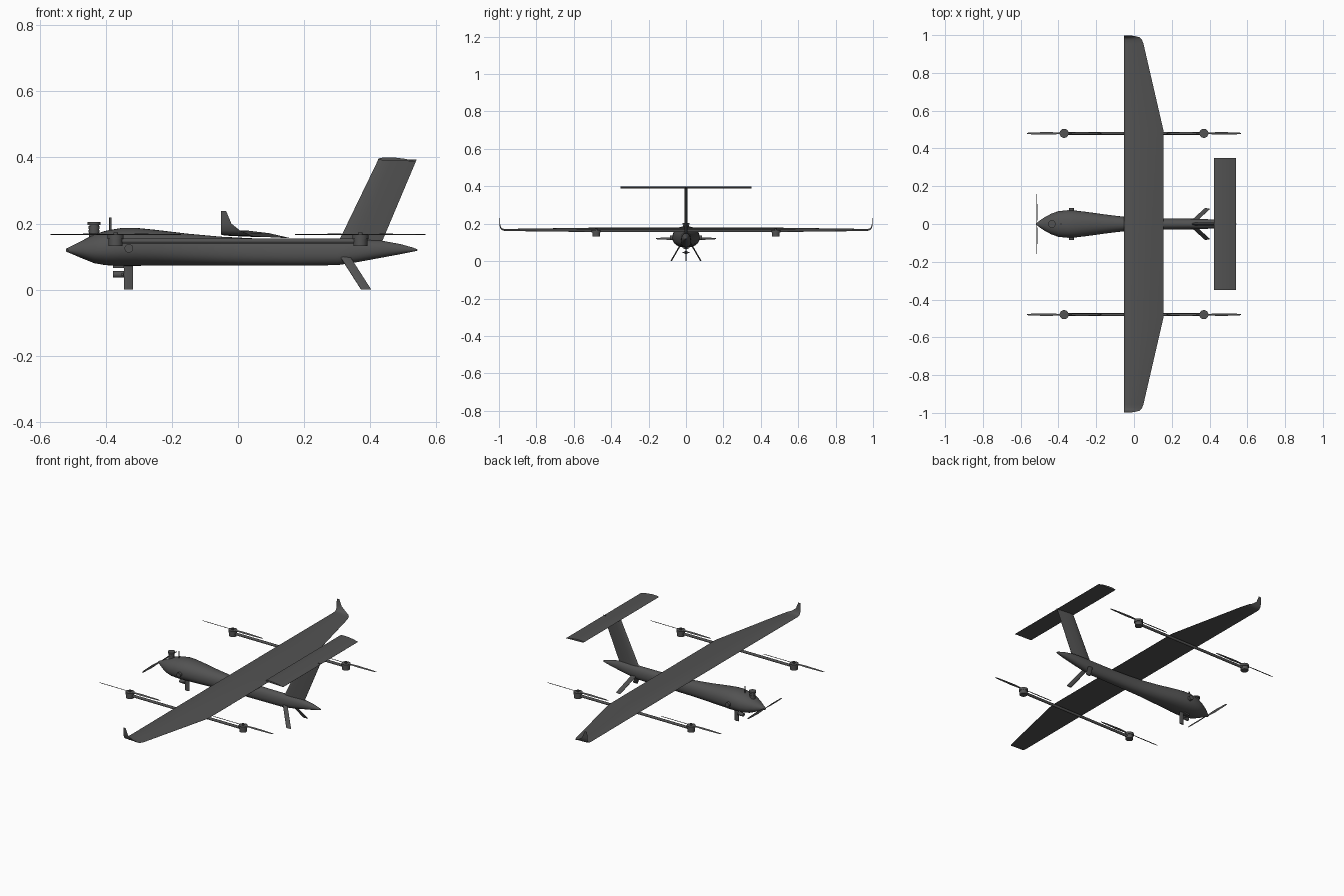
import bpy, bmesh, math
from mathutils import Vector, Matrix

if "Cube" in bpy.data.objects:
    bpy.data.objects.remove(bpy.data.objects["Cube"])

grey = bpy.data.materials.new("dark grey")
grey.diffuse_color = (0.085, 0.085, 0.085, 1)
grey.use_nodes = True
grey.node_tree.nodes["Principled BSDF"].inputs["Base Color"].default_value = grey.diffuse_color


def finish(name, bm):
    bmesh.ops.recalc_face_normals(bm, faces=bm.faces)
    me = bpy.data.meshes.new(name)
    bm.to_mesh(me)
    bm.free()
    me.materials.append(grey)
    ob = bpy.data.objects.new(name, me)
    bpy.context.collection.objects.link(ob)
    return ob


def skin(name, rings):
    """Bridge closed rings of equal size and cap both ends."""
    bm = bmesh.new()
    vs = [[bm.verts.new(p) for p in r] for r in rings]
    n = len(vs[0])
    for a, b in zip(vs, vs[1:]):
        for i in range(n):
            bm.faces.new((a[i], a[(i + 1) % n], b[(i + 1) % n], b[i]))
    bm.faces.new(vs[0])
    bm.faces.new(vs[-1])
    return finish(name, bm)


def cyl(name, centre, r, length, axis='Z', r2=None, seg=24):
    bm = bmesh.new()
    bmesh.ops.create_cone(bm, cap_ends=True, segments=seg, radius1=r,
                          radius2=r if r2 is None else r2, depth=length)
    rot = {'Z': Matrix(), 'X': Matrix.Rotation(math.pi / 2, 4, 'Y'),
           'Y': Matrix.Rotation(math.pi / 2, 4, 'X')}[axis]
    bm.transform(Matrix.Translation(centre) @ rot)
    return finish(name, bm)


def box(name, centre, size):
    bm = bmesh.new()
    bmesh.ops.create_cube(bm, size=1)
    bm.transform(Matrix.Translation(centre) @ Matrix.Diagonal((*size, 1)))
    return finish(name, bm)


# Section shapes as (fraction of chord, height over chord)
CAMBERED = [(0, 0), (.02, .02), (.07, .037), (.2, .052), (.4, .05), (.7, .014),
            (1, -.055), (1, -.06), (.7, -.045), (.35, -.037), (.07, -.022), (.02, -.013)]
SYMMETRIC = [(0, 0), (.03, .025), (.12, .045), (.35, .055), (.7, .03), (1, .004),
             (1, -.004), (.7, -.03), (.35, -.055), (.12, -.045), (.03, -.025)]


def foil(shape, le, te_x, normal, k=1.0):
    c = te_x - le[0]
    return [Vector(le) + Vector((t * c, 0, 0)) + Vector(normal) * h * c * k for t, h in shape]


# Fuselage: x, half width, bottom, top
BODY = [(-.52, .004, .115, .124), (-.505, .014, .109, .131), (-.47, .038, .094, .149),
        (-.435, .056, .080, .167), (-.40, .068, .074, .178), (-.35, .073, .072, .187),
        (-.31, .071, .072, .187), (-.25, .064, .073, .181), (-.15, .050, .073, .169),
        (-.05, .038, .073, .160), (.05, .033, .073, .155), (.17, .030, .073, .151),
        (.30, .028, .074, .151), (.36, .027, .083, .151), (.43, .023, .096, .149),
        (.49, .015, .107, .138), (.53, .007, .115, .127), (.542, .002, .118, .122)]
rings = []
for x, w, b, t in BODY:
    ring = []
    for i in range(32):
        a = 2 * math.pi * i / 32
        c, s = math.cos(a), math.sin(a)
        # widest point stays near the thrust line so the hump reads on top
        mid = b + (t - b) * 0.46
        ring.append((x, w * math.copysign(abs(c) ** .92, c),
                     mid + (t - mid if s > 0 else mid - b) * math.copysign(abs(s) ** .92, s)))
    rings.append(ring)
skin("fuselage", rings)

# Wing with curled tips: y, z, trailing edge x, cant in degrees
HALF = [(0, .168, .155, 0), (.5, .168, .155, 0), (.955, .167, .05, 0), (.975, .168, .041, 18),
        (.985, .172, .03, 40), (.992, .181, .005, 62), (.996, .2, -.02, 80), (.997, .238, -.036, 88)]
stations = [(-y, z, t, -c) for y, z, t, c in HALF[:0:-1]] + HALF
skin("wing", [foil(CAMBERED, (-.052, y, z), t,
                   (0, -math.sin(math.radians(c)), math.cos(math.radians(c))))
              for y, z, t, c in stations])

# T tail
skin("tailplane", [foil(CAMBERED, (.423, y, .394), .54, (0, 0, 1)) for y in (-.35, .35)])
skin("tail_fin", [foil(SYMMETRIC, (x, 0, z), t, (0, 1, 0), 1.2)
                  for x, t, z in ((.292, .425, .12), (.424, .54, .393))])

# Landing struts
skin("front_leg", [foil(SYMMETRIC, (-.345, 0, z), -.317, (0, 1, 0), 2.6) for z in (0, .085)])
for s, side in ((1, "left"), (-1, "right")):
    skin("rear_leg_" + side, [foil(SYMMETRIC, (x, s * y, z), x + .031, (0, 1, 0), 2.4)
                              for x, y, z in ((.372, .08, 0), (.308, .022, .1))])


def blade_pair(name, centre, radius, along, up, chord):
    """Two-bladed propeller: flat tapered strip twisted along its length."""
    a, u = Vector(along), Vector(up)
    side = a.cross(u)
    out = []
    for f, c, tw in ((-1, .35, 8), (-.9, .7, 10), (-.4, 1, 18), (-.1, .6, 25), (0, .6, 0),
                     (.1, .6, -25), (.4, 1, -18), (.9, .7, -10), (1, .35, -8)):
        r = math.radians(tw)
        d = (side * math.cos(r) + u * math.sin(r)) * chord * c / 2
        n = (u * math.cos(r) - side * math.sin(r)) * .0015
        p = Vector(centre) + a * radius * f
        out.append([p - d, p + n, p + d, p - n])
    skin(name, out)


# Lift booms, motors and rotors
for s, side in ((1, "left"), (-1, "right")):
    y = s * .48
    cyl("boom_" + side, (0, y, .147), .0075, .74, 'X', seg=16)
    for x, end in ((-.37, "front"), (.37, "rear")):
        tag = end + "_" + side
        cyl("motor_mount_" + tag, (x, y, .143), .021, .022)
        cyl("motor_" + tag, (x, y, .160), .024, .014)
        cyl("rotor_hub_" + tag, (x, y, .169), .007, .009, seg=16)
        blade_pair("rotor_" + tag, (x, y, .167), .197, (1, 0, 0), (0, 0, 1), .014)

# Nose propeller
blade_pair("nose_propeller", (-.514, 0, .12), .16, (0, 1, 0), (1, 0, 0), .014)

# Stacked sensor on the nose and antenna
cyl("sensor_base", (-.435, 0, .168), .015, .03)
for i, z in enumerate((.177, .188, .200)):
    cyl("sensor_disc_%d" % i, (-.435, 0, z), .02 if i == 2 else .017, .008)
cyl("sensor_core", (-.435, 0, .188), .014, .028)
cyl("antenna", (-.386, 0, .196), .0035, .045, seg=12)

# Belly camera and side pods
box("camera_plate", (-.361, 0, .069), (.034, .026, .008))
cyl("camera_body", (-.361, 0, .046), .010, .034, 'X')
box("camera_arm", (-.35, 0, .046), (.008, .036, .006))
for s, side in ((1, "left"), (-1, "right")):
    cyl("side_pod_" + side, (-.33, s * .075, .125), .013, .022, 'Y')

# Smooth shading with sharp edges kept
for ob in bpy.context.collection.objects:
    ob.select_set(True)
    bpy.context.view_layer.objects.active = ob
bpy.ops.object.shade_smooth_by_angle(angle=math.radians(35))
